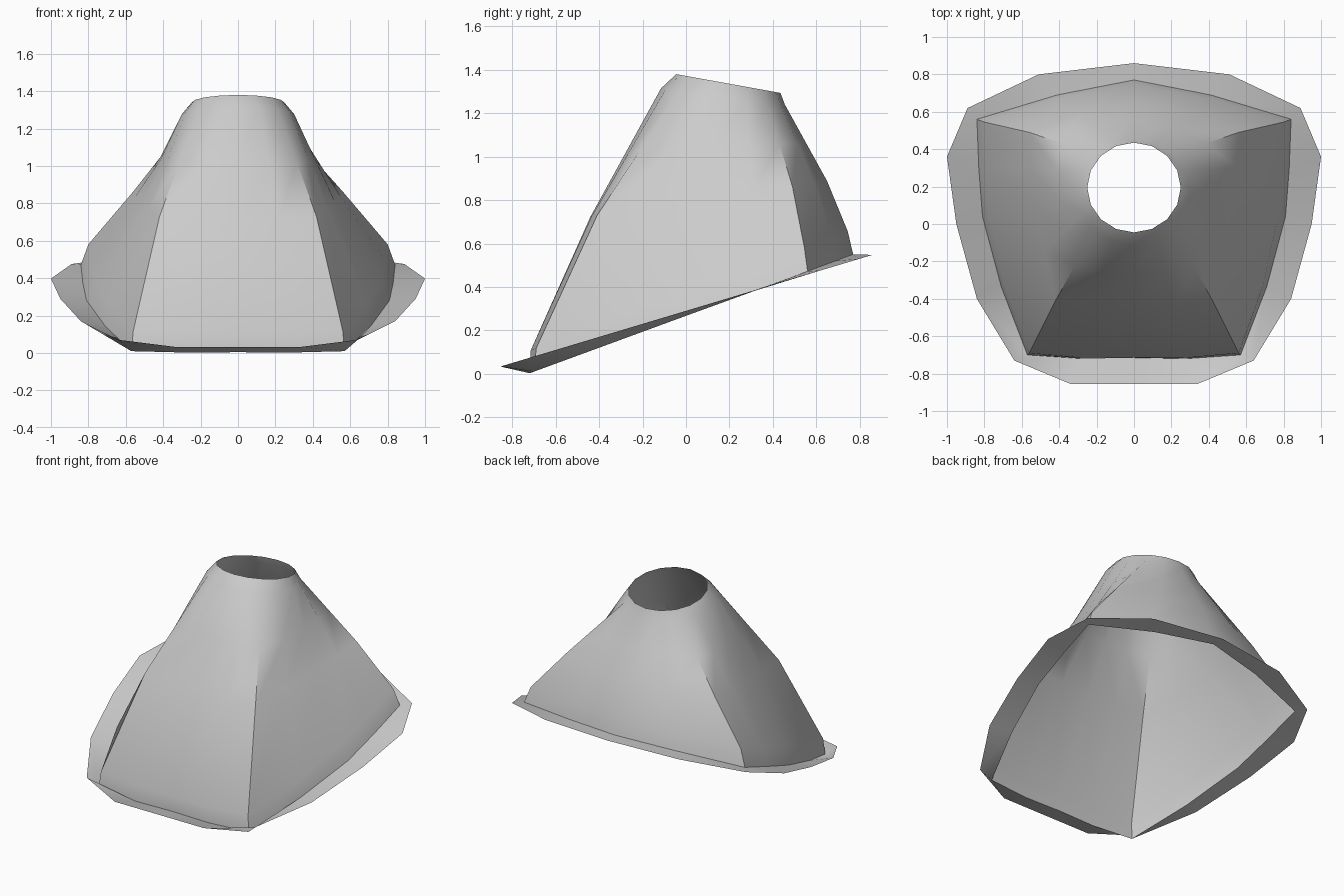
import bpy
import bmesh
import math
from mathutils import Vector

default_cube = bpy.data.objects.get("Cube")
if default_cube:
    bpy.data.objects.remove(default_cube, do_unlink=True)

# One plain grey for the whole cover
grey = bpy.data.materials.new("plain grey")
grey.use_nodes = True
colour = (0.6, 0.6, 0.6, 1)
grey.diffuse_color = colour
grey.node_tree.nodes["Principled BSDF"].inputs["Base Color"].default_value = colour


def ring(half, height, slope):
    """Mirror a half outline (front to back) and lay it on a tilted plane."""
    outline = half + [(-x, y) for x, y in reversed(half[1:-1])]
    return [Vector((x, y, height + slope * y)) for x, y in outline]


def oval(centre_y, radius_x, radius_y):
    """Half of an oval outline, from the front to the back."""
    angles = [math.pi * i / 8 for i in range(9)]
    return [(radius_x * math.sin(a), centre_y - radius_y * math.cos(a)) for a in angles]


def blend(lower, upper, amount):
    return [a.lerp(b, amount) for a, b in zip(lower, upper)]


def loft(name, rings, creased_columns=(), crease_top=0):
    """Join rings with faces; crease the corner columns up to a given ring."""
    bm = bmesh.new()
    rows = [[bm.verts.new(point) for point in points] for points in rings]
    count = len(rows[0])
    for low, high in zip(rows, rows[1:]):
        for i in range(count):
            j = (i + 1) % count
            face = bm.faces.new((low[i], low[j], high[j], high[i]))
            face.smooth = True
    for column in creased_columns:
        for low, high in zip(rows[:crease_top], rows[1:crease_top + 1]):
            bm.edges.get((low[column], high[column])).smooth = False
    mesh = bpy.data.meshes.new(name)
    bm.to_mesh(mesh)
    bm.free()
    mesh.materials.append(grey)
    part = bpy.data.objects.new(name, mesh)
    bpy.context.collection.objects.link(part)
    return part


# Outlines from the bottom to the top opening
flange_edge = ring([(0, -.855), (.34, -.855), (.64, -.73), (.84, -.4), (.95, 0),
                    (1, .36), (.89, .62), (.51, .8), (0, .86)], .29, .3)
base = ring([(0, -.715), (.28, -.72), (.57, -.7), (.71, -.335), (.81, .04),
             (.83, .3), (.84, .56), (.41, .69), (0, .77)], .267, .367)
lip = ring([(0, -.715), (.28, -.715), (.56, -.69), (.69, -.33), (.77, .04),
            (.79, .3), (.8, .545), (.4, .67), (0, .745)], .377, .375)
middle = ring([(0, -.44), (.22, -.435), (.42, -.41), (.48, -.15), (.52, .1),
               (.55, .3), (.56, .49), (.29, .59), (0, .65)], .79, .15)
shoulder = ring(oval(.17, .3, .285), 1.3, -.13)
opening = ring(oval(.195, .25, .24), 1.372, -.18)

# Tapered cover with creased corners, and the flange around its foot
loft("boot_cover", [base, lip, middle, blend(middle, shoulder, .5), shoulder, opening],
     creased_columns=(2, 6, 10, 14), crease_top=3)
loft("base_flange", [flange_edge, base])
